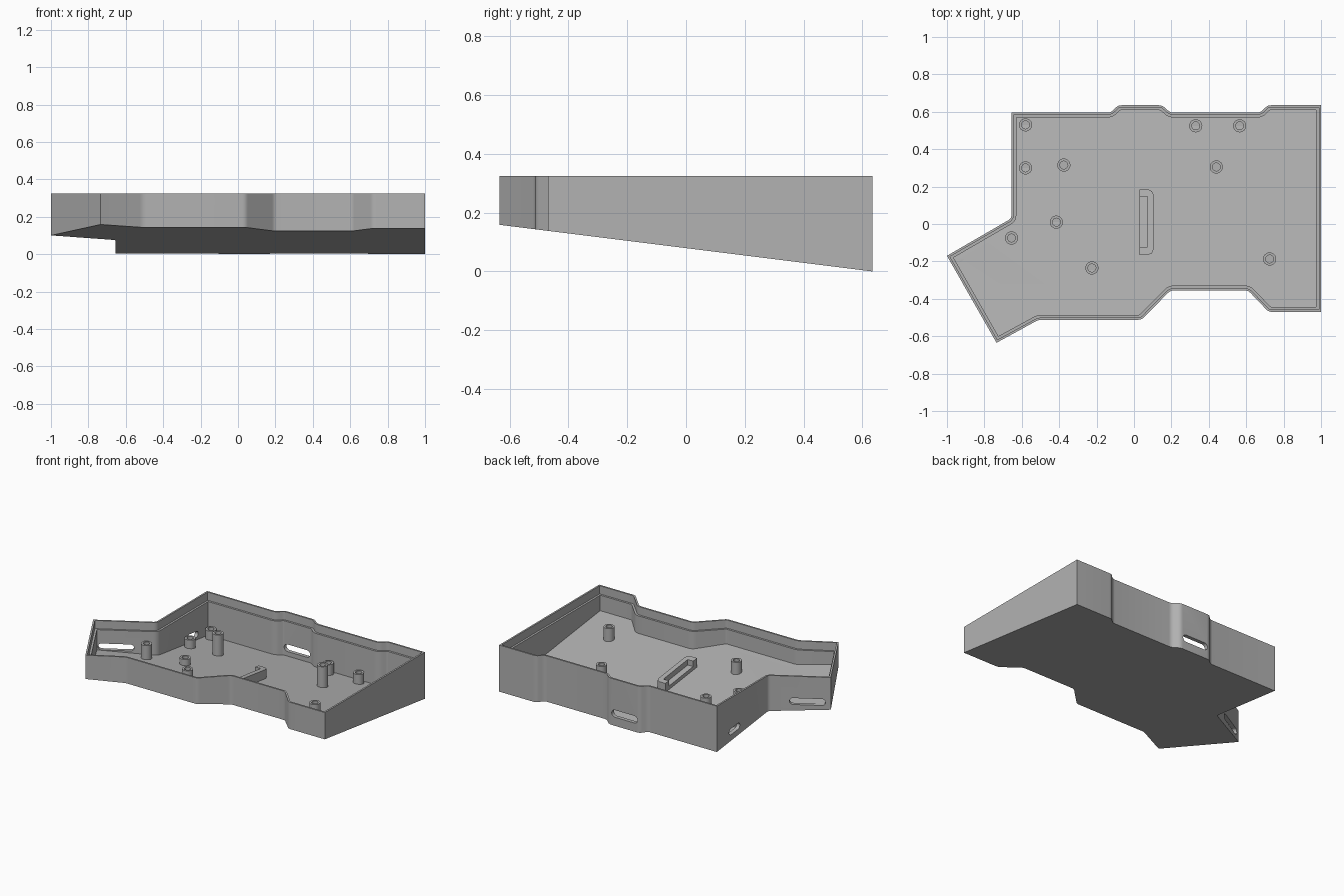
import bpy, bmesh, math
from mathutils import Vector, Matrix

cube = bpy.data.objects.get("Cube")
if cube:
    bpy.data.objects.remove(cube, do_unlink=True)

TOP, LEDGE, FLOOR = 0.325, 0.268, 0.025
SLOPE = 0.125


def under(y):
    """Height of the sloping underside."""
    return SLOPE * (0.635 - y)


grey = bpy.data.materials.new("plain grey")
grey.use_nodes = True
grey.diffuse_color = (0.45, 0.45, 0.45, 1)
grey.node_tree.nodes["Principled BSDF"].inputs["Base Color"].default_value = grey.diffuse_color


def loft(name, rings):
    """Skin a stack of equal rings and cap both ends."""
    bm = bmesh.new()
    loops = [[bm.verts.new(p) for p in ring] for ring in rings]
    n = len(loops[0])
    for a, b in zip(loops, loops[1:]):
        for i in range(n):
            j = (i + 1) % n
            bm.faces.new((a[i], a[j], b[j], b[i]))
    bm.faces.new(loops[0][::-1])
    bm.faces.new(loops[-1])
    bmesh.ops.recalc_face_normals(bm, faces=bm.faces)
    mesh = bpy.data.meshes.new(name)
    bm.to_mesh(mesh)
    bm.free()
    mesh.materials.append(grey)
    obj = bpy.data.objects.new(name, mesh)
    bpy.context.collection.objects.link(obj)
    return obj


def smooth(obj):
    bpy.ops.object.select_all(action='DESELECT')
    obj.select_set(True)
    bpy.context.view_layer.objects.active = obj
    bpy.ops.object.shade_smooth_by_angle(angle=math.radians(25))


def fillet(points, cut, limit, steps=4):
    """Round the corners that turn by less than the limit."""
    out = []
    n = len(points)
    for i in range(n):
        a, p, b = (Vector(points[k % n]) for k in (i - 1, i, i + 1))
        u, v = (a - p).normalized(), (b - p).normalized()
        if math.pi - u.angle(v) > limit:
            out.append(p)
            continue
        s, e = p + u * cut, p + v * cut
        for k in range(steps + 1):
            t = k / steps
            out.append(s * (1 - t) ** 2 + p * 2 * t * (1 - t) + e * t * t)
    return out


def inset(points, d):
    """Offset a counter-clockwise outline inward."""
    out = []
    n = len(points)
    for i in range(n):
        a, p, b = points[i - 1], points[i], points[(i + 1) % n]
        u, v = (p - a).normalized(), (b - p).normalized()
        nu, nv = Vector((-u.y, u.x)), Vector((-v.y, v.x))
        out.append(p + (nu + nv) * d / (1 + nu.dot(nv)))
    return out


def level(points, z):
    return [(p.x, p.y, z) for p in points]


def sloped(points, lift):
    return [(p.x, p.y, under(p.y) + lift) for p in points]


# Tray shell: sloping base, thin walls and a stepped rim
outline = [(-0.655, 0.595), (-0.655, 0.03), (-1, -0.17), (-0.735, -0.635),
           (-0.51, -0.512), (0.04, -0.512), (0.195, -0.355), (0.61, -0.355),
           (0.72, -0.47), (1, -0.47), (1, 0.635), (0.715, 0.635),
           (0.675, 0.595), (0.195, 0.595), (0.15, 0.635), (-0.085, 0.635),
           (-0.125, 0.595)]
outer = fillet(outline, 0.018, math.radians(70))
lip, inner = inset(outer, 0.012), inset(outer, 0.026)
tray = loft("tray_shell", [sloped(outer, 0), level(outer, TOP), level(lip, TOP),
                           level(lip, LEDGE), level(inner, LEDGE), sloped(inner, FLOOR)])


def cut_slot(center, length, height, angle, tilt=0):
    """Cut a round-ended slot through a wall."""
    r, half = height / 2, length / 2 - height / 2
    prof = []
    for side in (1, -1):
        for k in range(9):
            t = -math.pi / 2 + math.pi * k / 8
            prof.append((side * (half + r * math.cos(t)), side * r * math.sin(t)))
    turn = Matrix.Translation(center) @ Matrix.Rotation(angle, 4, 'Z') @ Matrix.Rotation(tilt, 4, 'Y')
    cutter = loft("slot_cutter", [[turn @ Vector((x, y, z)) for x, z in prof] for y in (-0.06, 0.06)])
    cutter.hide_render = True
    mod = tray.modifiers.new("slot", 'BOOLEAN')
    mod.operation, mod.solver, mod.object = 'DIFFERENCE', 'EXACT', cutter
    bpy.context.view_layer.objects.active = tray
    bpy.ops.object.modifier_apply(modifier=mod.name)
    bpy.data.objects.remove(cutter, do_unlink=True)


# Openings in the back, right and wing walls
cut_slot((0.03, 0.62, 0.085), 0.2, 0.05, 0)
cut_slot((-0.645, 0.4, 0.092), 0.12, 0.042, math.pi / 2, math.atan(SLOPE))
cut_slot((-0.87, -0.1, 0.15), 0.23, 0.045, math.atan2(0.2, 0.345))
smooth(tray)


# Hollow screw posts, tall ones for the lid and short ones for the board
def post(name, x, y, top):
    def ring(r, z):
        return [(x + r * math.cos(t * math.pi / 12), y + r * math.sin(t * math.pi / 12), z)
                for t in range(24)]
    smooth(loft(name, [ring(0.035, under(y) + 0.01), ring(0.035, top), ring(0.021, top),
                       ring(0.021, max(top - 0.08, under(y) + FLOOR))]))


for x, y in [(-0.375, 0.315), (-0.655, -0.075), (-0.225, -0.235), (0.44, 0.305), (0.725, -0.187)]:
    post("lid_post", x, y, 0.215)
for x, y, z in [(-0.58, 0.53, 0.105), (-0.58, 0.3, 0.13), (-0.415, 0.01, 0.15),
                (0.33, 0.525, 0.115), (0.565, 0.525, 0.11)]:
    post("board_post", x, y, z)

# Board clip: C-shaped holder and a low sill along its open side
clip = [(0.03, -0.165), (0.075, -0.165), (0.096, -0.156), (0.105, -0.135), (0.105, 0.155),
        (0.096, 0.176), (0.075, 0.185), (0.03, 0.185), (0.03, 0.147), (0.072, 0.147),
        (0.072, -0.122), (0.03, -0.122)]
clip = [Vector(p) for p in clip]
loft("board_clip", [sloped(clip, 0.01), sloped(clip, FLOOR + 0.063)])
sill = [Vector(p) for p in [(0.03, -0.125), (0.073, -0.125), (0.073, 0.15), (0.03, 0.15)]]
loft("clip_sill", [sloped(sill, 0.01), sloped(sill, FLOOR + 0.025)])
